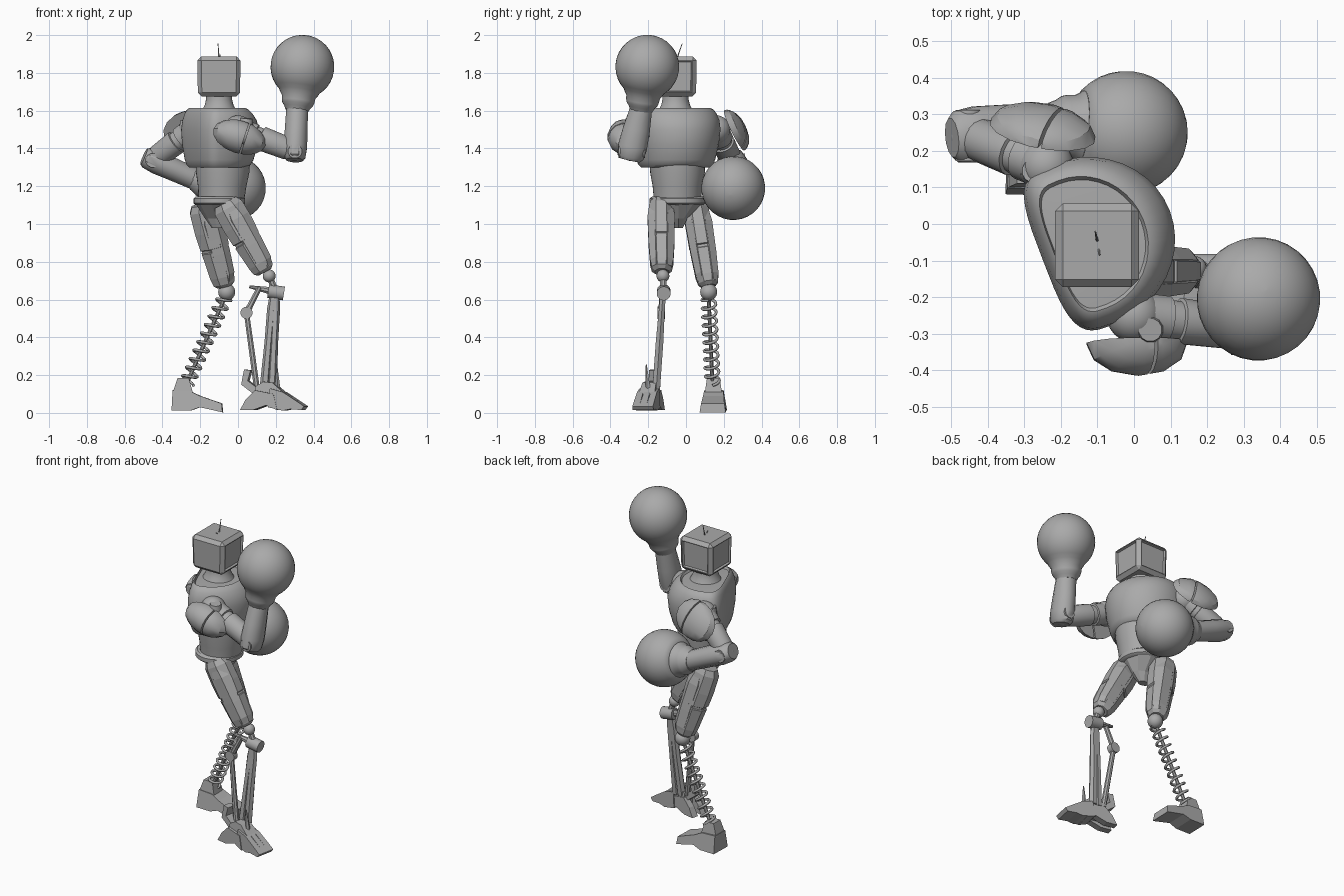
import bpy, bmesh, math
from mathutils import Vector, Matrix, Euler

if "Cube" in bpy.data.objects:
    bpy.data.objects.remove(bpy.data.objects["Cube"])

grey = bpy.data.materials.new("plain_grey")
grey.use_nodes = True
grey.diffuse_color = (0.4, 0.4, 0.4, 1)
grey.node_tree.nodes["Principled BSDF"].inputs["Base Color"].default_value = (0.4, 0.4, 0.4, 1)
TAU = math.tau


def finish(name, bm, smooth=0):
    """Turn a bmesh into a named object, smooth below the given angle."""
    bmesh.ops.recalc_face_normals(bm, faces=bm.faces)
    me = bpy.data.meshes.new(name)
    bm.to_mesh(me)
    bm.free()
    ob = bpy.data.objects.new(name, me)
    bpy.context.collection.objects.link(ob)
    me.materials.append(grey)
    if smooth:
        bpy.ops.object.select_all(action='DESELECT')
        ob.select_set(True)
        bpy.context.view_layer.objects.active = ob
        bpy.ops.object.shade_smooth_by_angle(angle=math.radians(smooth))


def loft(name, rings, smooth=0):
    bm = bmesh.new()
    vs = [[bm.verts.new(p) for p in r] for r in rings]
    n = len(vs[0])
    for a, b in zip(vs, vs[1:]):
        for i in range(n):
            j = (i + 1) % n
            bm.faces.new((a[i], a[j], b[j], b[i]))
    bm.faces.new(vs[0])
    bm.faces.new(vs[-1])
    finish(name, bm, smooth)


def limb(name, p0, p1, profile, n=8, smooth=0):
    """Tube from p0 to p1; profile rows are (t, half width along y, half depth)."""
    p0, p1 = Vector(p0), Vector(p1)
    axis = (p1 - p0).normalized()
    side = Vector((0, 1, 0)) if abs(axis.y) < 0.9 else Vector((1, 0, 0))
    side = (side - axis * side.dot(axis)).normalized()
    fwd = axis.cross(side)
    angles = [TAU * (i + 0.5) / n for i in range(n)]
    loft(name, [[p0.lerp(p1, t) + side * a * math.cos(q) + fwd * b * math.sin(q)
                 for q in angles] for t, a, b in profile], smooth)


def rod(name, p0, p1, r0, r1=None, n=8, smooth=0):
    r1 = r1 or r0
    limb(name, p0, p1, [(0, r0, r0), (1, r1, r1)], n, smooth)


def ball(name, c, r):
    bm = bmesh.new()
    bmesh.ops.create_uvsphere(bm, u_segments=24, v_segments=14, radius=r)
    bmesh.ops.translate(bm, vec=c, verts=bm.verts)
    finish(name, bm, 60)


def stack(name, centre, rows, n=32, twist=0, smooth=40, back_power=1):
    """Horizontal rings; rows are (z, front depth, back depth, half width)."""
    cx, cy = centre
    rings = []
    for z, f, b, w in rows:
        ring = []
        for i in range(n):
            c, s = math.cos(TAU * i / n), math.sin(TAU * i / n)
            p = back_power if c < 0 else 1
            u = math.copysign(abs(c) ** p, c) * (f if c > 0 else b)
            v = math.copysign(abs(s) ** p, s) * w
            ring.append((cx + u * math.cos(twist) - v * math.sin(twist),
                         cy + u * math.sin(twist) + v * math.cos(twist), z))
        rings.append(ring)
    loft(name, rings, smooth)


def prism(name, outline, y, low, high, yaw=0, pivot=(0, 0)):
    """Side outline in x and z, spread in y; half width goes from low to high."""
    top = max(p[1] for p in outline)
    turn = Matrix.Rotation(yaw, 3, 'Z')
    c = Vector((pivot[0], pivot[1], 0))
    loft(name, [[turn @ (Vector((x, y + s * (low + (high - low) * z / top), z)) - c) + c
                 for x, z in outline] for s in (-1, 1)])


def glove(name, wrist, centre, r=0.169):
    d = (Vector(centre) - Vector(wrist)).length
    rows = [(-0.02, 0.06), (0, 0.07), (0.015, 0.082), (0.03, 0.087), (0.055, 0.09), (0.075, 0.103)]
    for i in range(15):
        q = math.radians(140 - 139.5 * i / 14)
        rows.append((d + r * math.cos(q), r * math.sin(q)))
    limb(name, wrist, centre, [(x / d, a, a) for x, a in rows], 32, 50)


def pad(name, c, size, rot, out):
    """Shoulder shell: half of a coarse ellipsoid, split by a narrow gap."""
    for part, sign in (("rear", -1), ("front", 1)):
        bm = bmesh.new()
        bmesh.ops.create_uvsphere(bm, u_segments=12, v_segments=8, radius=1)
        for co, no in (((0, 0, 0), (0, -out, 0)), ((0.2 + 0.03 * sign, 0, 0), (-sign, 0, 0))):
            cut = bmesh.ops.bisect_plane(bm, geom=bm.verts[:] + bm.edges[:] + bm.faces[:],
                                         plane_co=co, plane_no=no, clear_outer=True)
            edges = [e for e in cut["geom_cut"] if isinstance(e, bmesh.types.BMEdge)]
            bmesh.ops.holes_fill(bm, edges=edges)
        bm.transform(Matrix.LocRotScale(Vector(c), Euler([math.radians(a) for a in rot]), Vector(size)))
        finish(name + "_" + part, bm, 30)


# Head: chamfered box, raised screen at the right, recessed panels elsewhere
bm = bmesh.new()
bmesh.ops.create_cube(bm, size=1)
for v in bm.verts:
    k = 0.23 if v.co.z > 0 else 0.222
    v.co = (v.co.x * k - 0.101, v.co.y * k - 0.058, v.co.z * 0.212 + 1.78)
bmesh.ops.bevel(bm, geom=bm.edges[:], offset=0.021, segments=1, affect='EDGES')
bm.normal_update()
sides = [f for f in bm.faces if f.calc_area() > 0.02 and abs(f.normal.z) < 0.5 and f.normal.y > -0.5]
bmesh.ops.inset_individual(bm, faces=sides, thickness=0.006, depth=0)
bmesh.ops.inset_individual(bm, faces=sides, thickness=0.006, depth=-0.012)
finish("head", bm)

for s, y in ((1, -0.02), (-1, -0.085)):
    rod("antenna", (-0.1, -0.05, 1.87), (-0.1 - 0.006 * s, y, 1.925 + 0.03 * s), 0.004, 0.002)

# Torso
stack("neck", (-0.1, -0.055), [(z, r, r, r) for z, r in
      ((1.57, 0.11), (1.6, 0.092), (1.63, 0.076), (1.66, 0.069), (1.69, 0.069))])
chest = ((1.3, 0.72, 0.78), (1.315, 0.82, 0.84), (1.34, 0.88, 0.88), (1.42, 0.97, 0.96), (1.5, 1, 1),
         (1.55, 0.94, 0.98), (1.585, 0.85, 0.92), (1.607, 0.76, 0.85), (1.613, 0.7, 0.79),
         (1.6, 0.67, 0.75), (1.605, 0.4, 0.42))
stack("chest", (-0.14, -0.055), [(z, 0.255 * d, 0.118 * d, 0.236 * w) for z, d, w in chest],
      n=40, twist=math.radians(21), back_power=0.55)
stack("abdomen", (-0.09, -0.045), [(1.12, 0.122, 0.118, 0.125), (1.2, 0.135, 0.122, 0.132),
      (1.27, 0.15, 0.132, 0.145), (1.34, 0.155, 0.135, 0.148)], twist=0.15)
stack("belt", (-0.1, -0.045), [(1.1, 0.125, 0.125, 0.135), (1.11, 0.138, 0.135, 0.147),
      (1.135, 0.138, 0.135, 0.147), (1.145, 0.125, 0.125, 0.135)])
stack("pelvis", (-0.1, -0.04), [(0.98, 0.03, 0.04, 0.025), (1.03, 0.075, 0.075, 0.05),
      (1.1, 0.12, 0.12, 0.125)], n=10, smooth=0)

# Arms: shoulder, elbow, wrist and glove centre of each side
arms = {"right": ((0.0, -0.25, 1.5), (0.302, -0.288, 1.385), (0.314, -0.235, 1.62), (0.341, -0.205, 1.832)),
        "left": ((-0.24, 0.16, 1.5), (-0.452, 0.242, 1.337), (-0.22, 0.27, 1.235), (-0.022, 0.25, 1.19))}
for side, (sh, el, wr, gl) in arms.items():
    ball(side + "_shoulder", sh, 0.075)
    limb(side + "_upper_arm", sh, el, [(0, 0.065, 0.065), (0.3, 0.065, 0.065), (0.31, 0.055, 0.055),
         (0.4, 0.055, 0.055), (0.41, 0.064, 0.066), (0.85, 0.06, 0.062), (0.95, 0.048, 0.05)], 16, 35)
    ball(side + "_elbow", el, 0.052)
    limb(side + "_forearm", el, wr, [(-0.2, 0.055, 0.046), (-0.13, 0.073, 0.058), (0.1, 0.08, 0.065),
         (0.5, 0.074, 0.062), (0.9, 0.062, 0.06), (1.05, 0.059, 0.059)], 12, 35)
    glove(side + "_glove", wr, gl)
    rod(side + "_elbow_hinge", Vector(el) - Vector((0, 0.07, 0)),
        Vector(el) + Vector((0, 0.07, 0)), 0.038, n=12, smooth=35)
pad("right_shoulder_pad", (0.008, -0.325, 1.46), (0.145, 0.092, 0.088), (-10, 18, 0), -1)
pad("left_shoulder_pad", (-0.25, 0.255, 1.495), (0.15, 0.065, 0.115), (26, -15, -14), 1)
rod("right_shoulder_cap", (0.04, -0.285, 1.5), (0.045, -0.29, 1.56), 0.045, 0.032, 12, 35)
rod("left_shoulder_cap", (-0.27, 0.145, 1.49), (-0.275, 0.145, 1.55), 0.045, 0.032, 12, 35)

# Thighs: faceted armour with stepped plates
thigh = [(-0.04, 0.058, 0.068), (0.04, 0.07, 0.088), (0.3, 0.075, 0.09), (0.5, 0.075, 0.084),
         (0.51, 0.068, 0.075), (0.54, 0.068, 0.075), (0.55, 0.073, 0.081), (0.87, 0.066, 0.07),
         (0.96, 0.057, 0.062), (1.0, 0.04, 0.042)]
legs = {"right": ((-0.058, -0.132, 1.1), (0.142, -0.128, 0.745)),
        "left": ((-0.18, 0.052, 1.09), (-0.07, 0.12, 0.67))}
for side, (hip, knee) in legs.items():
    limb(side + "_thigh", hip, knee, thigh, 8)
    hip, knee = Vector(hip), Vector(knee)
    for y, part in ((-0.037, "right"), (0.037, "left")):
        off = Vector((0.012, y, 0.006))
        limb(side + "_thigh_plate_" + part, hip.lerp(knee, 0.08) + off, hip.lerp(knee, 0.95) + off * 0.8,
             [(0, 0.032, 0.045), (0.15, 0.042, 0.063), (0.6, 0.041, 0.063), (0.9, 0.036, 0.058),
              (1, 0.026, 0.04)], 6)

# Right lower leg: joint, twin struts and a linked rod
ball("right_knee_ball", (0.165, -0.122, 0.725), 0.034)
rod("right_knee_stem", (0.168, -0.122, 0.72), (0.2, -0.118, 0.64), 0.018)
rod("right_knee_drum", (0.16, -0.118, 0.645), (0.243, -0.118, 0.632), 0.037, n=16, smooth=35)
strut = [(0, 0.018, 0.016), (0.15, 0.018, 0.024), (0.5, 0.023, 0.022), (1, 0.023, 0.027)]
limb("right_rear_strut", (0.185, -0.122, 0.63), (0.14, -0.158, 0.12), strut, 6)
limb("right_front_strut", (0.203, -0.122, 0.63), (0.178, -0.158, 0.12), strut, 6)
rod("right_link_joint", (0.045, -0.15, 0.53), (0.045, -0.112, 0.53), 0.032, n=14, smooth=35)
rod("right_link_rod", (0.045, -0.13, 0.53), (0.1, -0.158, 0.13), 0.015, 0.017)
rod("right_upper_link", (0.045, -0.13, 0.53), (0.115, -0.125, 0.665), 0.018, 0.015)
rod("right_cross_link", (0.06, -0.125, 0.668), (0.18, -0.12, 0.645), 0.008, 0.022)

# Right clawed foot, turned slightly outward
TURN = (-0.2, (0.15, -0.185))
prism("right_foot", [(0.09, 0.05), (0.1, 0.14), (0.14, 0.165), (0.19, 0.16), (0.26, 0.1),
      (0.27, 0.04)], -0.187, 0.054, 0.036, *TURN)
for i in range(3):
    prism("right_toe_%d" % i, [(0.17, 0.03), (0.18, 0.13), (0.25, 0.11), (0.32, 0.065), (0.365, 0.035),
          (0.35, 0.015), (0.29, 0.02), (0.25, 0.012)], -0.187 + 0.037 * (i - 1), 0.02, 0.016, *TURN)
for i, s in enumerate((-1, 1)):
    prism("right_heel_claw_%d" % i, [(0.02, 0.015), (0.05, 0.07), (0.1, 0.12), (0.2, 0.1), (0.22, 0.015),
          (0.16, 0.04), (0.09, 0.015)], -0.192 + 0.034 * s, 0.022, 0.018, *TURN)
prism("right_heel_fin", [(0.1, 0.09), (0.06, 0.12), (0.02, 0.15), (0.035, 0.23), (0.07, 0.225),
      (0.055, 0.17), (0.11, 0.13)], -0.187, 0.034, 0.025, *TURN)
rod("right_ankle_spike", (0.21, -0.2, 0.12), (0.205, -0.21, 0.255), 0.016, 0.003, 5)

# Left lower leg: knee ball, coil spring and core rod
ball("left_knee", (-0.06, 0.12, 0.64), 0.045)
top, low = Vector((-0.07, 0.12, 0.61)), Vector((-0.27, 0.14, 0.16))
rod("left_spring_core", top, low, 0.011)
axis = (low - top).normalized()
e1 = axis.cross(Vector((0, 1, 0))).normalized()
e2 = axis.cross(e1)
turns, steps = 10, 16
curve = bpy.data.curves.new("left_spring", 'CURVE')
curve.dimensions = '3D'
curve.bevel_depth, curve.bevel_resolution = 0.008, 1
spline = curve.splines.new('POLY')
spline.points.add(turns * steps)
for i, p in enumerate(spline.points):
    q = TAU * i / steps
    p.co = (*(top.lerp(low, i / (turns * steps)) + (e1 * math.cos(q) + e2 * math.sin(q)) * 0.037), 1)
spring = bpy.data.objects.new("left_spring", curve)
bpy.context.collection.objects.link(spring)
curve.materials.append(grey)
bpy.ops.object.select_all(action='DESELECT')
spring.select_set(True)
bpy.context.view_layer.objects.active = spring
bpy.ops.object.convert(target='MESH')

# Left block foot
prism("left_foot", [(-0.35, 0.012), (-0.345, 0.12), (-0.25, 0.115), (-0.2, 0.09), (-0.085, 0.05),
      (-0.08, 0.003), (-0.2, 0.03), (-0.25, 0.012)], 0.145, 0.07, 0.05, -0.03, (-0.2, 0.145))
prism("left_ankle", [(-0.345, 0.11), (-0.32, 0.185), (-0.26, 0.185), (-0.24, 0.11)], 0.145, 0.06, 0.034)
